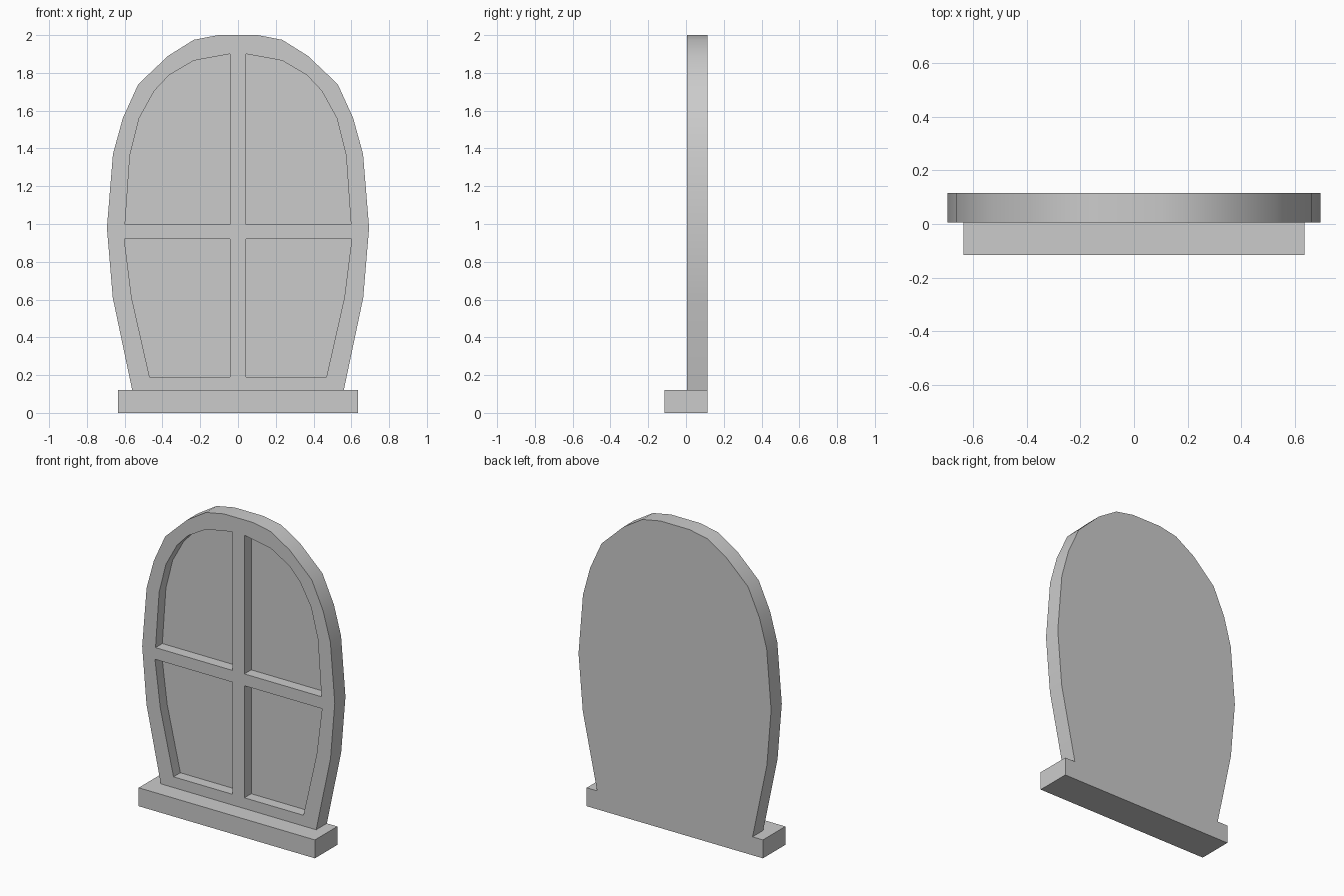
import bpy, bmesh, math

if "Cube" in bpy.data.objects:
    bpy.data.objects.remove(bpy.data.objects["Cube"])


def prism(name, profile, y0, y1):
    """Extrude an (x, z) outline from y0 to y1."""
    bm = bmesh.new()
    face = bm.faces.new([bm.verts.new((x, y0, z)) for x, z in profile])
    ext = bmesh.ops.extrude_face_region(bm, geom=[face], use_keep_orig=True)
    verts = [g for g in ext["geom"] if isinstance(g, bmesh.types.BMVert)]
    bmesh.ops.translate(bm, verts=verts, vec=(0, y1 - y0, 0))
    bmesh.ops.recalc_face_normals(bm, faces=bm.faces)
    mesh = bpy.data.meshes.new(name)
    bm.to_mesh(mesh)
    bm.free()
    obj = bpy.data.objects.new(name, mesh)
    bpy.context.collection.objects.link(obj)
    return obj


def mirrored(points):
    return [(-x, z) for x, z in points]


FRONT, GLASS, BACK = 0.005, 0.075, 0.115

# arched window body, right half mirrored to the left
half = [(0.56, 0.12), (0.663, 0.61), (0.694, 0.98), (0.662, 1.37),
        (0.61, 1.56), (0.528, 1.74), (0.37, 1.89), (0.234, 1.975), (0.105, 2.0)]
window = prism("window_frame", half + mirrored(half)[::-1], FRONT, BACK)

# recessed panes, cut into the front
upper = [(0.043, 0.997), (0.598, 0.997), (0.572, 1.365), (0.523, 1.56),
         (0.443, 1.705), (0.365, 1.788), (0.234, 1.865), (0.043, 1.90)]
lower = [(0.043, 0.19), (0.468, 0.19), (0.563, 0.61), (0.602, 0.92), (0.043, 0.92)]
for pane in (upper, lower, mirrored(upper), mirrored(lower)):
    cutter = prism("pane_cutter", pane, -0.1, GLASS)
    cutter.hide_render = True
    mod = window.modifiers.new("pane", "BOOLEAN")
    mod.operation = "DIFFERENCE"
    mod.solver = "EXACT"
    mod.object = cutter
    bpy.context.view_layer.objects.active = window
    bpy.ops.object.modifier_apply(modifier=mod.name)
    bpy.data.objects.remove(cutter)

# smooth arch with sharp front and back edges
bpy.ops.object.select_all(action="DESELECT")
window.select_set(True)
bpy.context.view_layer.objects.active = window
bpy.ops.object.shade_smooth_by_angle(angle=math.radians(40))

# projecting sill
prism("window_sill", [(-0.635, 0), (0.635, 0), (0.635, 0.12), (-0.635, 0.12)], -BACK, BACK)
